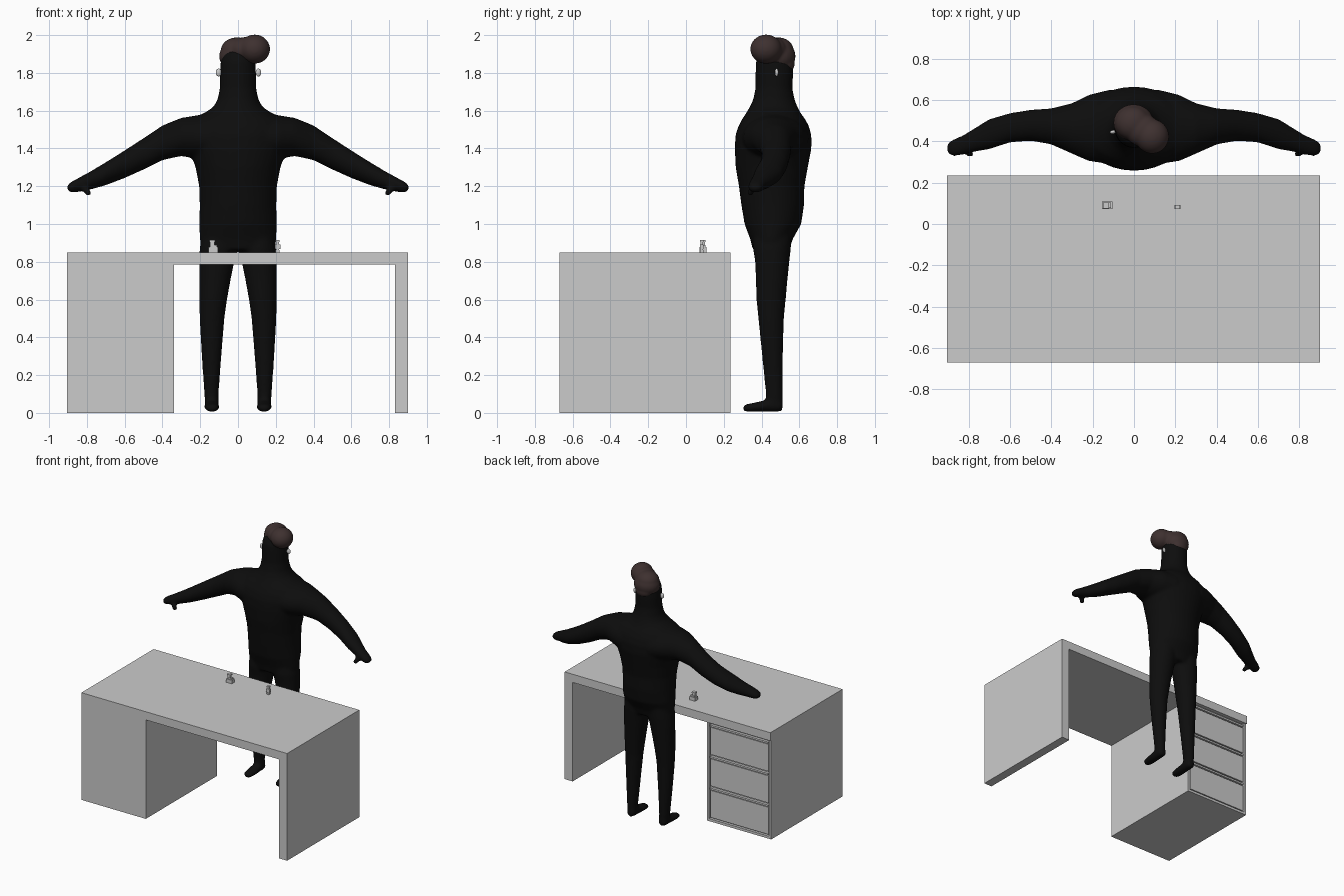
import bpy, bmesh, math
from mathutils import Matrix, Vector


def material(name, rgb):
    m = bpy.data.materials.new(name)
    m.diffuse_color = (*rgb, 1)
    return m


BLACK = material("matte black", (0.004, 0.004, 0.004))
BROWN = material("dark brown", (0.048, 0.030, 0.029))
GREY = material("light grey", (0.6, 0.6, 0.6))


def finish(name, bm, mat):
    bmesh.ops.recalc_face_normals(bm, faces=bm.faces)
    me = bpy.data.meshes.new(name)
    bm.to_mesh(me)
    bm.free()
    me.materials.append(mat)
    ob = bpy.data.objects.new(name, me)
    bpy.context.collection.objects.link(ob)
    return ob


def add_box(bm, x0, x1, y0, y1, z0, z1):
    m = Matrix.Translation(((x0 + x1) / 2, (y0 + y1) / 2, (z0 + z1) / 2))
    bmesh.ops.create_cube(bm, size=1, matrix=m @ Matrix.Diagonal((x1 - x0, y1 - y0, z1 - z0, 1)))


def box(name, *dims):
    bm = bmesh.new()
    add_box(bm, *dims)
    return finish(name, bm, GREY)


def add_ball(bm, centre, radii, turn=0):
    m = Matrix.Translation(centre) @ Matrix.Rotation(turn, 4, 'Z') @ Matrix.Diagonal((*radii, 1))
    bmesh.ops.create_uvsphere(bm, u_segments=24, v_segments=16, radius=1, matrix=m)


def loft(bm, rings, axis, side=1, n=32):
    """Closed skin over elliptical rings: (position, a0, a1, b0, b1), extents across the axis."""
    prev = None
    for i, (p, a0, a1, b0, b1) in enumerate(rings):
        loop = []
        for k in range(n):
            t = math.tau * k / n
            a = (a0 + a1) / 2 + (a1 - a0) / 2 * math.cos(t)
            b = (b0 + b1) / 2 + (b1 - b0) / 2 * math.sin(t)
            co = {'X': (p, a, b), 'Y': (a, p, b), 'Z': (a, b, p)}[axis]
            loop.append(bm.verts.new((co[0] * side, co[1], co[2])))
        if prev:
            for k in range(n):
                bm.faces.new((prev[k], prev[(k + 1) % n], loop[(k + 1) % n], loop[k]))
        if i in (0, len(rings) - 1):
            bm.faces.new(loop)
        prev = loop


def fuse(ob, voxel, smooth):
    r = ob.modifiers.new("fuse", 'REMESH')
    r.mode = 'VOXEL'
    r.voxel_size = voxel
    r.use_smooth_shade = True
    s = ob.modifiers.new("soften", 'SMOOTH')
    s.factor = 0.5
    s.iterations = smooth


# Figure: torso, neck and head as one column
body = bmesh.new()
torso = [(0.86, .19, .355, .545), (0.92, .203, .34, .565), (1.0, .205, .31, .61),
         (1.1, .203, .293, .625), (1.2, .206, .28, .627), (1.3, .225, .263, .645),
         (1.4, .26, .258, .664), (1.47, .275, .262, .664), (1.52, .27, .278, .65),
         (1.56, .235, .30, .628), (1.59, .175, .32, .605), (1.62, .13, .338, .59),
         (1.66, .108, .356, .575), (1.72, .096, .368, .563), (1.8, .095, .368, .568),
         (1.86, .092, .37, .565), (1.90, .08, .385, .55), (1.93, .05, .42, .52)]
loft(body, [(z, -w, w, y0, y1) for z, w, y0, y1 in torso], 'Z')

# Arms, hands, thumbs, legs and feet on both sides
arm = [(.12, .29, .65, 1.32, 1.585), (.22, .305, .625, 1.345, 1.575), (.30, .34, .585, 1.36, 1.562),
       (.40, .385, .56, 1.338, 1.522), (.50, .403, .553, 1.288, 1.455), (.60, .395, .537, 1.243, 1.39),
       (.70, .362, .508, 1.205, 1.327), (.77, .35, .465, 1.185, 1.285), (.83, .335, .428, 1.172, 1.252),
       (.875, .328, .41, 1.165, 1.228), (.895, .335, .398, 1.17, 1.215), (.903, .35, .385, 1.18, 1.205)]
leg = [(.02, .103, .172, .425, .512), (.10, .103, .178, .423, .512), (.30, .088, .192, .403, .513),
       (.50, .072, .203, .383, .518), (.60, .058, .205, .373, .528), (.70, .04, .206, .37, .537),
       (.80, .02, .206, .366, .547), (.87, .004, .203, .355, .555), (.95, .002, .19, .36, .56)]
foot = [(.302, .118, .158, .012, .035), (.315, .104, .172, .007, .045), (.36, .098, .178, .006, .054),
        (.43, .1, .177, .006, .07), (.49, .103, .174, .006, .075), (.512, .115, .16, .012, .06)]
for s in (1, -1):
    loft(body, arm, 'X', s)
    loft(body, leg, 'Z', s)
    loft(body, foot, 'Y', s)
    for t in range(5):
        add_ball(body, (s * (.825 - .008 * t), .36 - .005 * t, 1.205 - .010 * t), (.018, .018, .017))
fuse(finish("figure_body", body, BLACK), 0.011, 5)

# Swept hair: a cap with a raised quiff to one side
hair = bmesh.new()
for c, r in [((-.002, .49, 1.888), (.098, .09, .085)), ((-.005, .488, 1.92), (.086, .082, .068)),
             ((.04, .455, 1.922), (.085, .08, .068)), ((.088, .424, 1.926), (.082, .084, .077)),
             ((0, .53, 1.85), (.066, .046, .05))]:
    add_ball(hair, c, r)
fuse(finish("hair", hair, BROWN), 0.008, 5)

# Ear pieces on a slightly turned head
ears = bmesh.new()
for x, y in ((-.102, .445), (.108, .48)):
    add_ball(ears, (x, y, 1.802), (.015, .009, .021), .18)
ear_ob = finish("ear_pieces", ears, GREY)
for p in ear_ob.data.polygons:
    p.use_smooth = True

# Desk: top, side panel and drawer pedestal
box("desk_top", -.905, .9, -.67, .235, .785, .85)
box("desk_side_panel", .83, .9, -.67, .235, 0, .785)
box("pedestal", -.905, -.34, -.67, .205, 0, .785)
for name, x in (("pedestal_outer_edge", -.905), ("pedestal_inner_edge", -.36)):
    box(name, x, x + .02, .205, .225, 0, .785)
box("pedestal_bottom_edge", -.885, -.36, .205, .225, 0, .02)
for i in range(3):
    z = .03 + .25 * i
    box("drawer_front", -.878, -.367, .205, .22, z, z + .215)
    box("drawer_lip", -.878, -.367, .205, .226, z + .222, z + .236)

# Small desk ornaments: stepped block and waisted piece
block = bmesh.new()
for d in ((-.155, -.105, .072, .108, .85, .878), (-.148, -.112, .077, .103, .878, .888),
          (-.147, -.125, .08, .10, .888, .905), (-.151, -.122, .076, .104, .905, .915)):
    add_box(block, *d)
finish("stepped_ornament", block, GREY)
waisted = bmesh.new()
for z0, z1, w, d in ((.85, .862, .011, .010), (.862, .868, .008, .007), (.868, .892, .015, .010),
                     (.892, .904, .007, .007), (.904, .915, .011, .010)):
    add_box(waisted, .21 - w, .21 + w, .083 - d, .083 + d, z0, z1)
finish("waisted_ornament", waisted, GREY)
